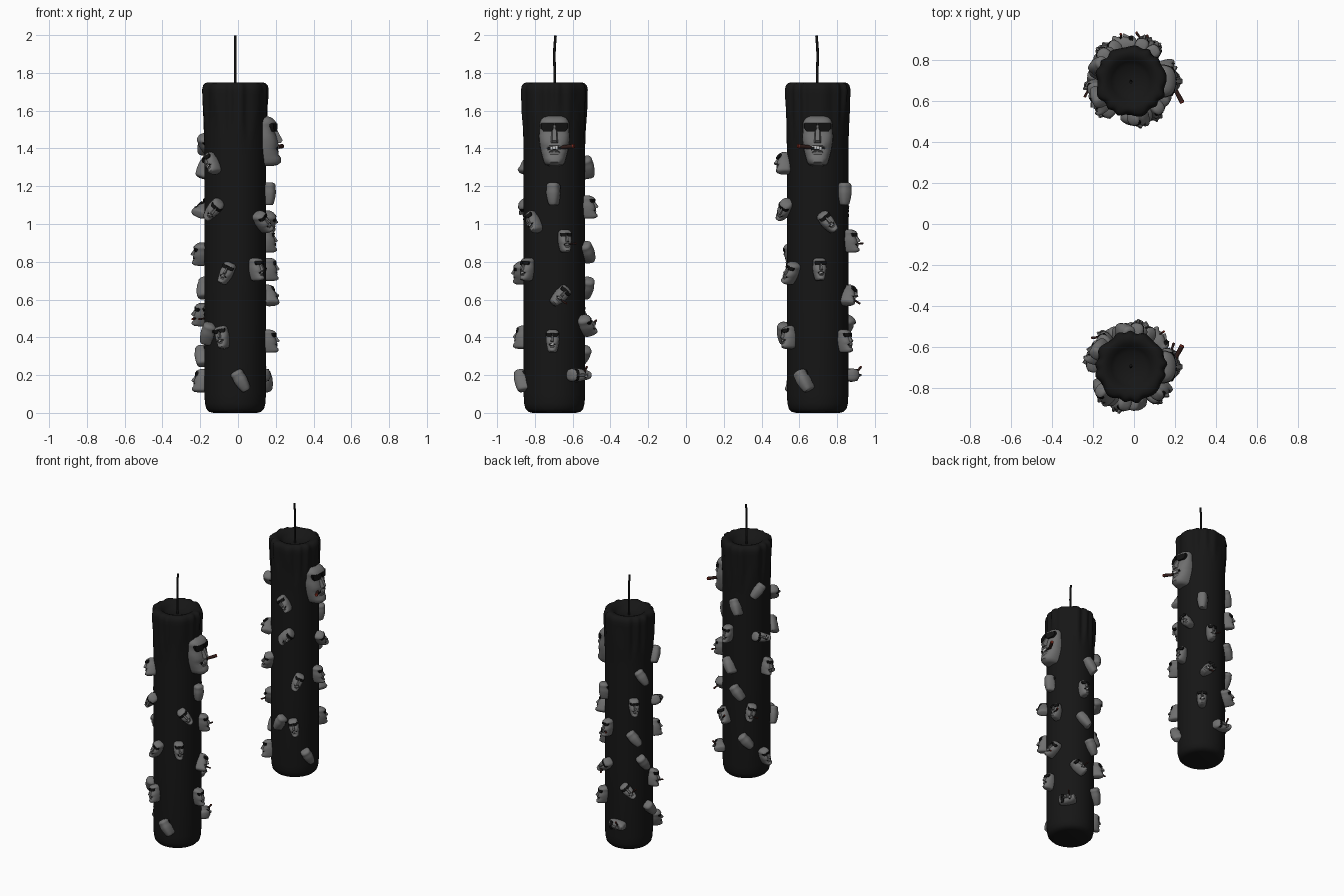
import bpy, bmesh
from math import sin, cos, pi, radians, copysign
from mathutils import Matrix, Vector

if "Cube" in bpy.data.objects:
    bpy.data.objects.remove(bpy.data.objects["Cube"])


def material(name, rgb):
    m = bpy.data.materials.new(name)
    m.diffuse_color = (*rgb, 1)
    m.use_nodes = True
    m.node_tree.nodes["Principled BSDF"].inputs["Base Color"].default_value = m.diffuse_color
    return m


WAX = material("black_wax", (0.008, 0.008, 0.008))
SKIN = material("grey_skin", (0.16, 0.16, 0.16))
DARK = material("dark_glass", (0.006, 0.006, 0.006))
TEETH = material("teeth", (0.6, 0.6, 0.6))
CIGAR = material("cigar_brown", (0.03, 0.012, 0.01))
EMBER = material("ember", (0.2, 0.02, 0.01))


def finish(bm, name, mats, angle=40):
    """Turn a bmesh into a smooth-shaded mesh."""
    bmesh.ops.recalc_face_normals(bm, faces=bm.faces)
    me = bpy.data.meshes.new(name)
    bm.to_mesh(me)
    bm.free()
    for m in mats:
        me.materials.append(m)
    me.polygons.foreach_set("use_smooth", [True] * len(me.polygons))
    me.set_sharp_from_angle(angle=radians(angle))
    return me


def place(me, name, matrix):
    ob = bpy.data.objects.new(name, me)
    bpy.context.collection.objects.link(ob)
    ob.matrix_world = matrix
    return ob


def loft(bm, rings):
    """Bridge closed rings of points and cap both ends."""
    vs = [[bm.verts.new(p) for p in r] for r in rings]
    n = len(vs[0])
    for a, b in zip(vs, vs[1:]):
        for i in range(n):
            j = (i + 1) % n
            bm.faces.new((a[i], a[j], b[j], b[i]))
    bm.faces.new(vs[0][::-1])
    bm.faces.new(vs[-1])


def hull(bm, pts, mat):
    """Convex chunk around a few points."""
    part = bmesh.new()
    for p in pts:
        part.verts.new(p)
    bmesh.ops.convex_hull(part, input=part.verts)
    for f in part.faces:
        f.material_index = mat
    tmp = bpy.data.meshes.new("tmp")
    part.to_mesh(tmp)
    part.free()
    bm.from_mesh(tmp)
    bpy.data.meshes.remove(tmp)


def rod(bm, a, b, r1, r2, mat):
    a, b = Vector(a), Vector(b)
    rot = (b - a).to_track_quat('Z', 'Y').to_matrix().to_4x4()
    old = set(bm.faces)
    bmesh.ops.create_cone(bm, cap_ends=True, segments=12, radius1=r1, radius2=r2,
                          depth=(b - a).length, matrix=Matrix.Translation((a + b) / 2) @ rot)
    for f in bm.faces:
        if f not in old:
            f.material_index = mat


# candle body: turned profile with wax runs under the rim
def candle_mesh():
    prof = [(.115, 0), (.138, .006), (.153, .022), (.16, .05), (.163, .1), (.163, .7), (.163, 1.36)]
    prof += [(.163 + .008 * i / 12, 1.40 + .026 * i) for i in range(13)]
    prof += [(.166, 1.734), (.153, 1.747), (.135, 1.75), (.115, 1.744), (.095, 1.725), (.075, 1.708), (.02, 1.70)]
    n, rings = 96, []
    for r, z in prof:
        ring = []
        for i in range(n):
            a = 2 * pi * i / n
            start = 1.48 + .09 * sin(5 * a + 1) * cos(3 * a)
            t = max(0, min(1, (z - start) / .12)) if r > .15 else 0
            d = .006 * t * sin(13 * a + 1.5 * sin(4 * a)) + .003 * t * sin(8 * a)
            ring.append(((r + d) * cos(a), (r + d) * sin(a), z))
        rings.append(ring)
    bm = bmesh.new()
    loft(bm, rings)
    return finish(bm, "candle_body", [WAX], 60)


# head facing +x: (height, half width, front depth)
SECTIONS = [(-.132, .03, .05), (-.127, .046, .072), (-.112, .056, .088), (-.09, .062, .088),
            (-.072, .067, .074), (-.055, .071, .076), (-.04, .074, .066), (-.025, .076, .076),
            (0, .08, .07), (.03, .081, .062), (.05, .078, .052), (.085, .077, .054),
            (.094, .078, .064), (.108, .073, .056), (.122, .062, .04), (.131, .04, .016)]


def head_mesh(name, side=0):
    """side = +1 / -1 puts a cigar in that mouth corner, 0 leaves it out."""
    bm = bmesh.new()
    n, rings = 28, []
    for z, w, f in SECTIONS:
        ring = []
        for i in range(n):
            c, s = cos(2 * pi * i / n), sin(2 * pi * i / n)
            x = (f if c > 0 else .06 * (w / .08)) * copysign(abs(c) ** .85, c)
            ring.append((x, w * copysign(abs(s) ** .8, s), z))
        rings.append(ring)
    loft(bm, rings)
    # nose
    hull(bm, [(.05, -.012, .07), (.05, .012, .07), (.066, -.01, .06), (.066, .01, .06),
              (.05, -.025, -.008), (.05, .025, -.008), (.097, -.011, .002), (.097, .011, .002),
              (.085, -.014, -.012), (.085, .014, -.012)], 0)
    # sunglasses
    for s in (-1, 1):
        hull(bm, [(x, s * y, z) for x, y, z in
                  [(.03, .004, .093), (.07, .004, .093), (.068, .006, .062), (.066, .015, .05),
                   (.03, .015, .05), (.056, .058, .05), (.02, .058, .05),
                   (.048, .071, .065), (.046, .072, .093), (.01, .072, .093)]], 1)
    # dark mouth with bared teeth and a lower lip
    hull(bm, [(x, y, z) for x in (.05, .072) for y, z in
              [(-.036, -.05), (.036, -.045), (-.036, -.034), (.036, -.029)]], 1)
    k = side or 1
    for i in range(5):
        y = k * (-.028 + .013 * i)
        hull(bm, [(x, y + dy, -.041 + .002 * i + dz) for x in (.05, .077 - abs(y) * .25)
                  for dy in (-.006, .006) for dz in (-.007, .007)], 2)
    hull(bm, [(.06, -.034, -.058), (.06, .034, -.058), (.08, -.02, -.052), (.08, .02, -.052),
              (.07, -.03, -.064), (.07, .03, -.064)], 0)
    # cigar
    if side:
        rod(bm, (.05, side * .02, -.036), (.093, side * .10, -.028), .009, .012, 3)
        rod(bm, (.0925, side * .099, -.028), (.096, side * .106, -.027), .012, .01, 4)
    return finish(bm, name, [SKIN, DARK, TEETH, CIGAR, EMBER])


def wick(name, y, s):
    cu = bpy.data.curves.new(name, 'CURVE')
    cu.dimensions, cu.bevel_depth, cu.bevel_resolution, cu.use_fill_caps = '3D', .007, 2, True
    pts = [(0, 0, 1.69), (0, .002 * s, 1.8), (0, 0, 1.9), (0, .006 * s, 1.997)]
    sp = cu.splines.new('BEZIER')
    sp.bezier_points.add(len(pts) - 1)
    for bp, p in zip(sp.bezier_points, pts):
        bp.co = p
        bp.handle_left_type = bp.handle_right_type = 'AUTO'
    cu.materials.append(DARK)
    place(cu, name, Matrix.Translation((CX, y, 0)))


# small heads: angle round candle, height, roll, yaw, pitch, has cigar
SMALL = [(-2, 1.16, 0, 160, 0, 0), (-38, 1.01, 38, 0, 0, 0), (18, .91, 0, 0, 0, 1),
         (-52, .76, 0, 10, 0, 0), (10, .62, -45, 0, 0, 1), (68, .46, 40, 20, 0, 1),
         (-3, .38, 0, 0, 0, 0), (-112, .40, 12, 0, 0, 0), (44, .20, 90, 0, 0, 1),
         (-80, .17, 30, 160, 0, 0), (100, 1.30, 30, 170, 20, 0), (81, 1.09, 0, 0, 0, 0),
         (-133, 1.32, 38, 0, 0, 0), (-130, 1.08, -50, 40, 0, 0), (-105, .74, -25, 0, 0, 0),
         (150, 1.42, -40, 165, 0, 0), (157, 1.07, 70, 20, 0, 0), (82, .85, 40, 170, 15, 0),
         (174, .84, -20, 0, 0, 0), (104, .66, 35, 165, 0, 0), (134, .52, -15, 0, 0, 1),
         (-146, .42, -30, 150, 0, 0), (124, .30, 40, 170, 0, 0), (168, .17, 15, 0, 0, 0)]

CX = -.015
body = candle_mesh()
plain, smoker = head_mesh("small_head"), head_mesh("small_head_cigar", 1)
for label, cy, turn, side in (("near", -.697, 0, 1), ("far", .697, 55, -1)):
    base = Matrix.Translation((CX, cy, 0))
    place(body, f"{label}_candle", base @ Matrix.Rotation(radians(turn), 4, 'Z'))
    wick(f"{label}_wick", cy, side)
    place(head_mesh(f"{label}_large_head", side), f"{label}_large_head",
          base @ Matrix.Translation((.155, 0, 1.44)))
    for i, (ang, z, roll, yaw, pitch, cig) in enumerate(SMALL):
        m = (base @ Matrix.Rotation(radians(ang + turn), 4, 'Z')
             @ Matrix.Translation((.178, 0, z))
             @ Matrix.Rotation(radians(roll), 4, 'X')
             @ Matrix.Rotation(radians(yaw), 4, 'Z')
             @ Matrix.Rotation(radians(pitch), 4, 'Y')
             @ Matrix.Diagonal((.6, .44, .46, 1)))
        place(smoker if cig else plain, f"{label}_small_head_{i + 1}", m)
